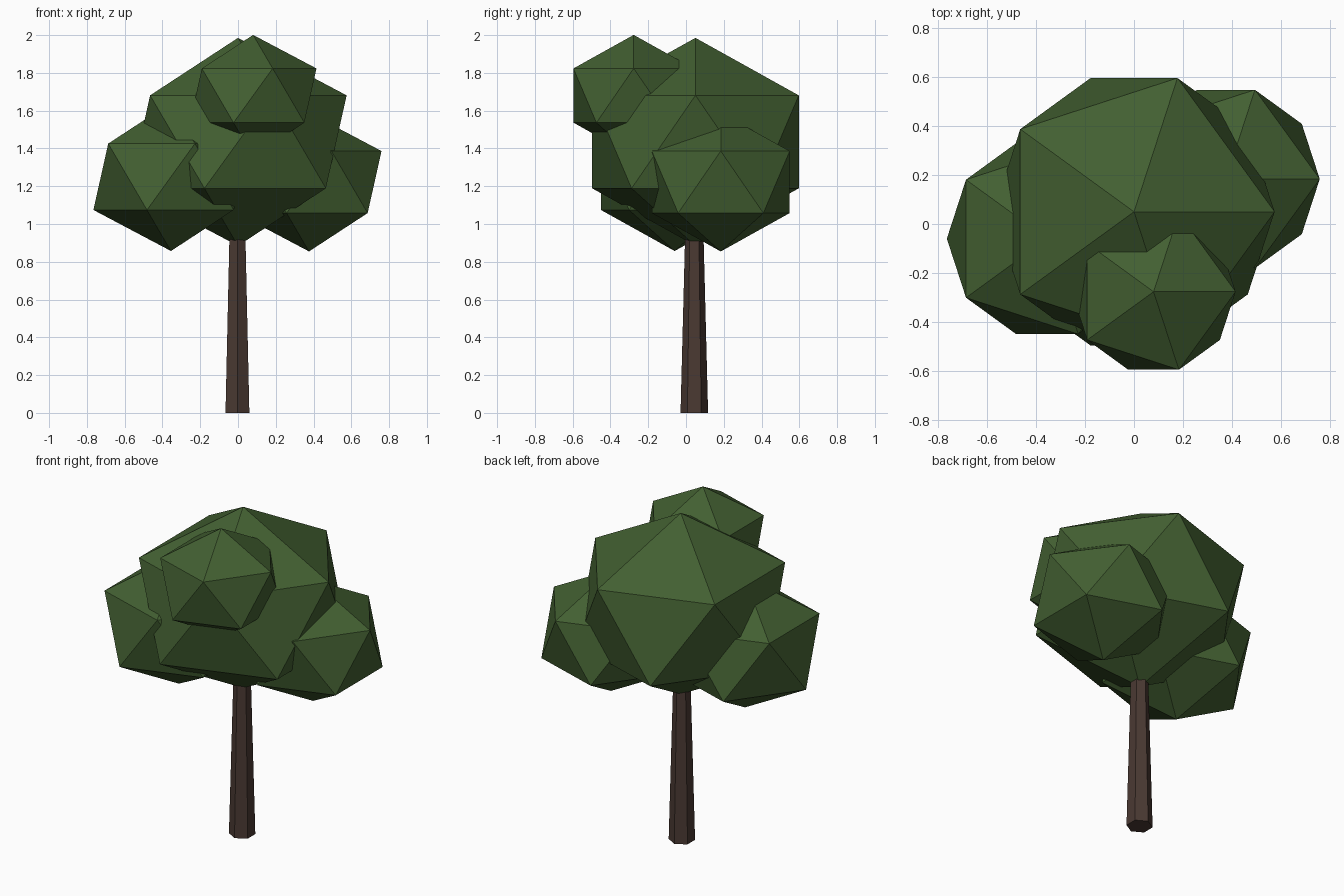
import bpy

cube = bpy.data.objects.get("Cube")
if cube:
    bpy.data.objects.remove(cube, do_unlink=True)


def make_material(name, color):
    mat = bpy.data.materials.new(name)
    mat.use_nodes = True
    mat.diffuse_color = color
    mat.node_tree.nodes["Principled BSDF"].inputs["Base Color"].default_value = color
    return mat


leaf_green = make_material("leaf green", (0.055, 0.115, 0.031, 1))
bark_brown = make_material("bark brown", (0.068, 0.041, 0.032, 1))


# Foliage: low-poly balls, slightly flattened in height
def foliage(name, center, radius):
    bpy.ops.mesh.primitive_ico_sphere_add(subdivisions=1, radius=1, location=center)
    ball = bpy.context.object
    ball.name = name
    ball.scale = (radius, radius, radius * 0.856)
    ball.data.materials.append(leaf_green)


foliage("foliage_main", (0, 0.05, 1.435), 0.643)
foliage("foliage_top_front", (0.08, -0.277, 1.68), 0.375)
foliage("foliage_left", (0.376, 0.184, 1.222), 0.429)
foliage("foliage_right", (-0.355, -0.06, 1.25), 0.459)

# Trunk: tapered hexagonal column reaching into the foliage
height = 1.2
bpy.ops.mesh.primitive_cone_add(vertices=6, radius1=0.073, radius2=0.042,
                                depth=height, location=(-0.003, 0.044, height / 2))
trunk = bpy.context.object
trunk.name = "trunk"
trunk.data.materials.append(bark_brown)
